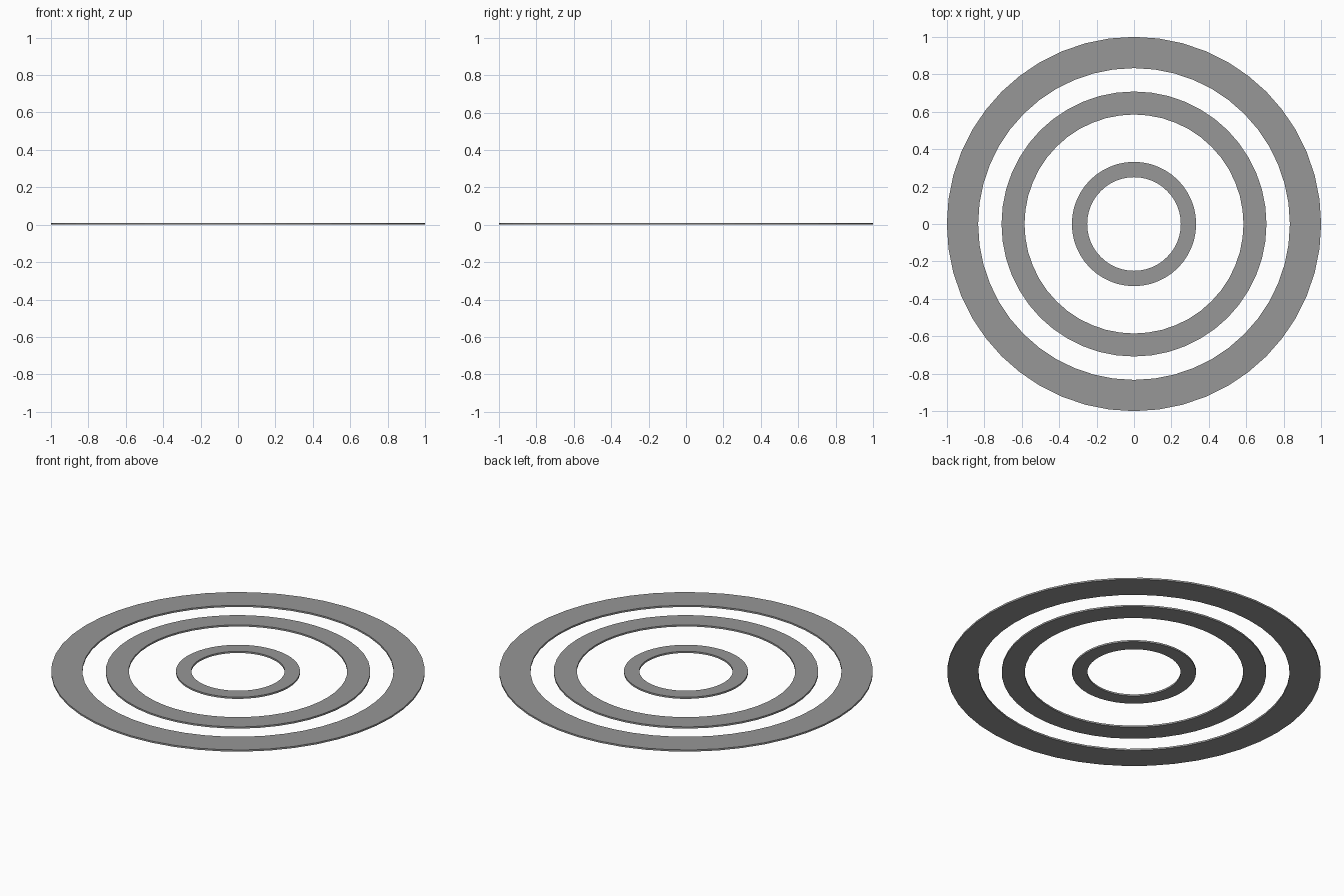
import bpy, bmesh, math

if "Cube" in bpy.data.objects:
    bpy.data.objects.remove(bpy.data.objects["Cube"])

SEGMENTS = 48
HEIGHT = 0.01

# Dark grey finish shared by all rings
grey = bpy.data.materials.new("dark_grey")
grey.diffuse_color = (0.31, 0.31, 0.31, 1)
grey.use_nodes = True
grey.node_tree.nodes["Principled BSDF"].inputs["Base Color"].default_value = grey.diffuse_color


def flat_ring(name, inner, outer):
    """Thin washer with a rectangular section, standing on z = 0."""
    bm = bmesh.new()
    section = [(inner, 0), (outer, 0), (outer, HEIGHT), (inner, HEIGHT)]
    loops = []
    for i in range(SEGMENTS):
        a = 2 * math.pi * i / SEGMENTS
        loops.append([bm.verts.new((r * math.cos(a), r * math.sin(a), z))
                      for r, z in section])
    for i in range(SEGMENTS):
        here, nxt = loops[i], loops[(i + 1) % SEGMENTS]
        for j in range(4):
            k = (j + 1) % 4
            bm.faces.new((here[j], nxt[j], nxt[k], here[k]))
    bmesh.ops.recalc_face_normals(bm, faces=bm.faces)
    mesh = bpy.data.meshes.new(name)
    bm.to_mesh(mesh)
    bm.free()
    mesh.materials.append(grey)
    obj = bpy.data.objects.new(name, mesh)
    bpy.context.collection.objects.link(obj)
    return obj


# Three concentric flat rings
flat_ring("outer_ring", 0.833, 1.0)
flat_ring("middle_ring", 0.585, 0.708)
flat_ring("inner_ring", 0.25, 0.332)
